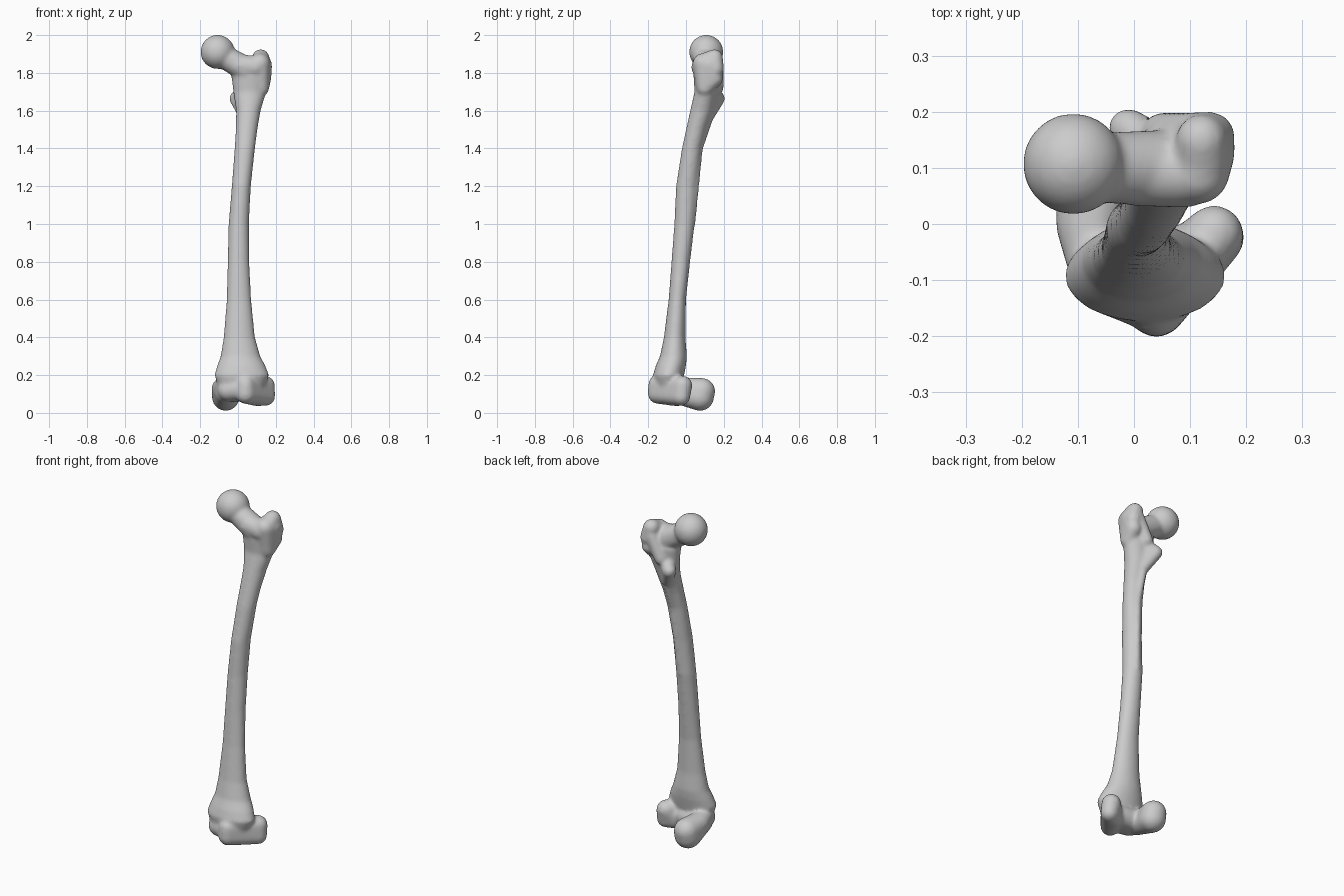
import bpy
import bmesh
from math import cos, sin, tau
from mathutils import Matrix, Vector

cube = bpy.data.objects.get("Cube")
if cube:
    bpy.data.objects.remove(cube, do_unlink=True)

bone = bmesh.new()


def add_hull(*balls):
    """Add a rounded lump: the convex hull of spheres given as (x, y, z, radius)."""
    part = bmesh.new()
    for x, y, z, radius in balls:
        bmesh.ops.create_icosphere(part, subdivisions=3, radius=radius,
                                   matrix=Matrix.Translation((x, y, z)))
    bmesh.ops.delete(part, geom=part.faces[:], context='FACES_ONLY')
    bmesh.ops.delete(part, geom=part.edges[:], context='EDGES_FACES') if part.edges else None
    # Rebuild from bare points so only the outer skin is left
    points = [v.co.copy() for v in part.verts]
    if not points:
        points = [Vector(b[:3]) + d.co * b[3] for b in balls for d in unit_ball.verts]
    part.clear()
    verts = [part.verts.new(p) for p in points]
    result = bmesh.ops.convex_hull(part, input=verts)
    inner = {g for g in result["geom_interior"] + result["geom_unused"]
             if isinstance(g, bmesh.types.BMVert)}
    bmesh.ops.delete(part, geom=list(inner), context='VERTS')
    bmesh.ops.recalc_face_normals(part, faces=part.faces[:])
    append(part)


def append(part):
    """Move a finished part into the bone mesh."""
    mesh = bpy.data.meshes.new("part")
    part.to_mesh(mesh)
    part.free()
    bone.from_mesh(mesh)
    bpy.data.meshes.remove(mesh)


def add_loft(sections, sides=32):
    """Add a tube through oval sections (height, left, right, front, back)."""
    part = bmesh.new()
    rings = []
    for z, x0, x1, y0, y1 in sections:
        ring = []
        for i in range(sides):
            a = tau * i / sides
            ring.append(part.verts.new(((x0 + x1) / 2 + (x1 - x0) / 2 * cos(a),
                                        (y0 + y1) / 2 + (y1 - y0) / 2 * sin(a), z)))
        rings.append(ring)
    for low, high in zip(rings, rings[1:]):
        for i in range(sides):
            j = (i + 1) % sides
            part.faces.new((low[i], low[j], high[j], high[i]))
    part.faces.new(rings[0][::-1])
    part.faces.new(rings[-1])
    append(part)


unit_ball = bmesh.new()
bmesh.ops.create_icosphere(unit_ball, subdivisions=3, radius=1)

# Bowed shaft, flaring at both ends
add_loft([
    (.1, -.09, .12, -.16, -.03),
    (.2, -.125, .165, -.175, -.01),
    (.25, -.11, .145, -.16, .0),
    (.3, -.092, .118, -.138, .005),
    (.4, -.076, .09, -.117, -.003),
    (.6, -.06, .07, -.092, .0),
    (.8, -.055, .06, -.077, .022),
    (1, -.05, .058, -.062, .046),
    (1.2, -.033, .068, -.053, .06),
    (1.4, -.018, .09, -.022, .083),
    (1.5, -.012, .103, .0, .108),
    (1.6, -.01, .12, .022, .145),
    (1.7, -.025, .15, .045, .17),
    (1.78, -.035, .165, .04, .175),
    (1.84, .0, .16, .04, .15),
])

# Ball head and neck
add_hull((-.108, .107, 1.911, .091))
add_hull((-.09, .1, 1.895, .062), (.04, .1, 1.82, .068))
add_hull((.0, .09, 1.84, .058), (.09, .09, 1.83, .062))

# Greater trochanter and its raised rear tip
add_hull((.115, .09, 1.85, .055), (.13, .13, 1.84, .051), (.13, .15, 1.77, .046),
         (.12, .1, 1.72, .045))
add_hull((.12, .15, 1.88, .046), (.135, .155, 1.82, .046), (.12, .11, 1.86, .05))

# Crest leading down to the lesser trochanter
add_hull((.11, .165, 1.84, .035), (.05, .165, 1.72, .035))
add_hull((-.01, .17, 1.665, .037), (.04, .13, 1.7, .045), (.035, .12, 1.58, .035))

# Rear ridge along the shaft
add_hull((.04, .13, 1.58, .022), (.035, .07, 1.4, .02))
add_hull((.035, .07, 1.4, .02), (.01, .03, 1, .02))

# Outer condyle
add_hull((.04, -.15, .1, .052), (.04, -.15, .15, .05), (.15, -.025, .085, .047),
         (.143, -.018, .145, .052), (.1, -.05, .085, .05))

# Inner condyle
add_hull((-.065, .075, .083, .073), (-.065, .085, .115, .07), (-.07, -.07, .1, .045),
         (-.08, -.07, .15, .04), (-.085, .0, .13, .055))

# Kneecap groove bridging the condyles
add_hull((-.05, -.1, .12, .06), (.04, -.135, .13, .06), (.05, -.06, .12, .06),
         (-.03, -.05, .12, .06))

# One fused mesh
mesh = bpy.data.meshes.new("thigh_bone")
bone.to_mesh(mesh)
bone.free()
unit_ball.free()
obj = bpy.data.objects.new("thigh_bone", mesh)
bpy.context.collection.objects.link(obj)

grey = bpy.data.materials.new("bone_grey")
grey.use_nodes = True
colour = (.6, .6, .6, 1)
grey.diffuse_color = colour
grey.node_tree.nodes["Principled BSDF"].inputs["Base Color"].default_value = colour
mesh.materials.append(grey)

# Weld the parts and soften the joins
remesh = obj.modifiers.new("weld", 'REMESH')
remesh.mode = 'VOXEL'
remesh.voxel_size = .008
remesh.use_smooth_shade = True
soften = obj.modifiers.new("soften", 'SMOOTH')
soften.factor = .5
soften.iterations = 14
bpy.context.view_layer.objects.active = obj
obj.select_set(True)
for name in ("weld", "soften"):
    bpy.ops.object.modifier_apply(modifier=name)
bpy.ops.object.shade_smooth()
